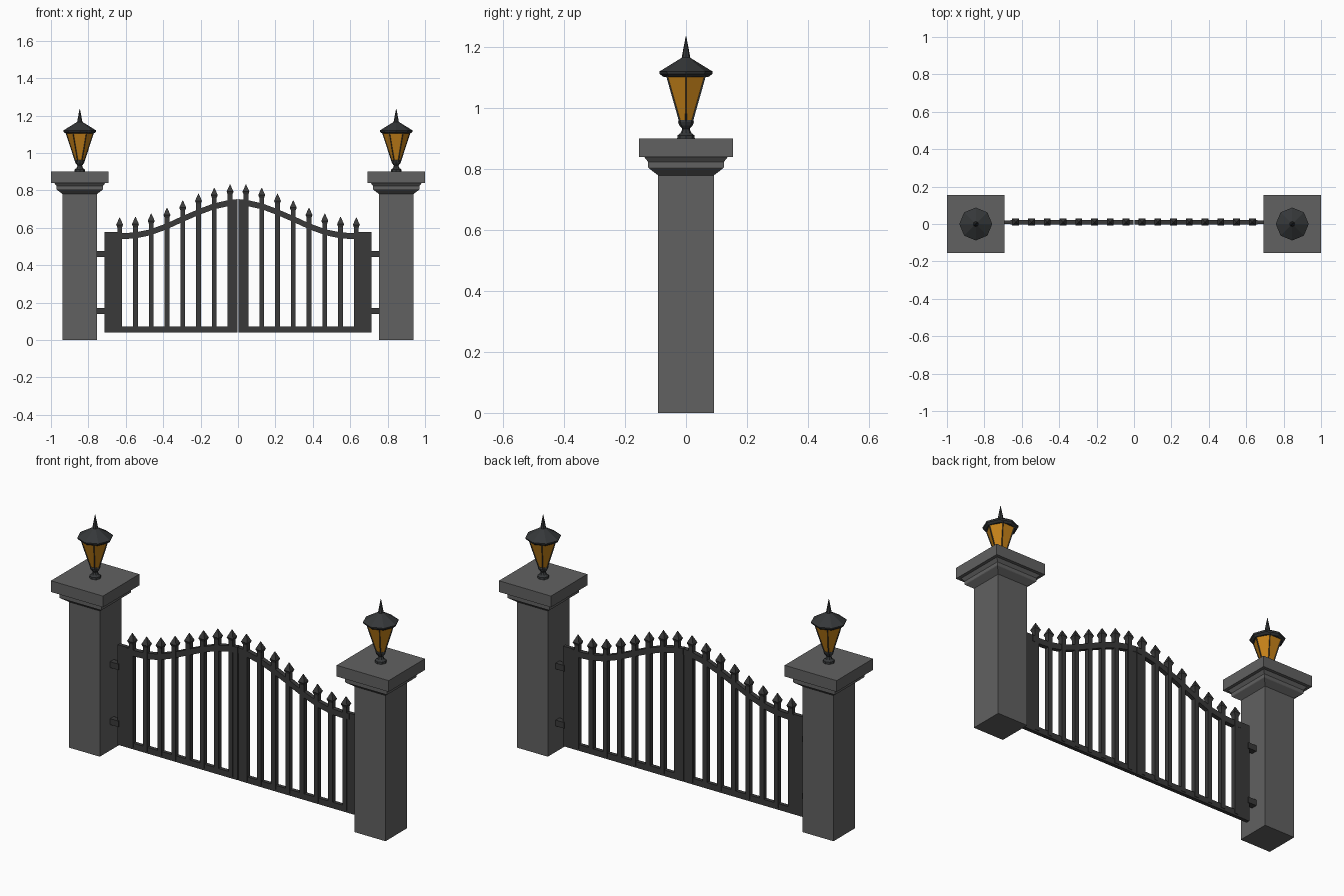
import bpy, bmesh, math
from mathutils import Vector

if "Cube" in bpy.data.objects:
    bpy.data.objects.remove(bpy.data.objects["Cube"])


def material(name, rgb):
    m = bpy.data.materials.new(name)
    m.diffuse_color = (*rgb, 1)
    m.use_nodes = True
    m.node_tree.nodes["Principled BSDF"].inputs["Base Color"].default_value = m.diffuse_color
    return m


STONE = material("grey_stone", (0.12, 0.12, 0.12))
IRON = material("dark_iron", (0.042, 0.042, 0.042))
METAL = material("lamp_metal", (0.036, 0.039, 0.041))
GLASS = material("amber_glass", (0.58, 0.23, 0.01))


def finish(bm, name, *mats):
    bmesh.ops.recalc_face_normals(bm, faces=bm.faces)
    me = bpy.data.meshes.new(name)
    bm.to_mesh(me)
    bm.free()
    ob = bpy.data.objects.new(name, me)
    bpy.context.collection.objects.link(ob)
    for m in mats:
        me.materials.append(m)
    return ob


def add_lathe(bm, profile, sides, cx, cy, turn=0.0):
    """Stack of n-sided rings from (radius, z) pairs; returns the side faces."""
    rings = []
    for r, z in profile:
        rings.append([bm.verts.new((cx + r * math.cos(turn + 2 * math.pi * k / sides),
                                    cy + r * math.sin(turn + 2 * math.pi * k / sides), z))
                      for k in range(sides)])
    faces = []
    for a, b in zip(rings, rings[1:]):
        for k in range(sides):
            j = (k + 1) % sides
            faces.append(bm.faces.new((a[k], a[j], b[j], b[k])))
    bm.faces.new(rings[0])
    bm.faces.new(rings[-1])
    return faces


def square(profile):
    return [(h * math.sqrt(2), z) for h, z in profile]


def add_box(bm, x0, x1, y0, y1, z0, z1):
    vs = bmesh.ops.create_cube(bm, size=1)["verts"]
    for v in vs:
        v.co = Vector((x0 if v.co.x < 0 else x1, y0 if v.co.y < 0 else y1, z0 if v.co.z < 0 else z1))


PX = 0.846      # pillar centre
GY = 0.010      # gate plane
CURVE = [(0.0, 0.737), (0.05, 0.732), (0.13, 0.714), (0.21, 0.684), (0.30, 0.645), (0.38, 0.608),
         (0.47, 0.575), (0.55, 0.559), (0.62, 0.555), (0.66, 0.558)]


def rail_z(x):
    for (xa, za), (xb, zb) in zip(CURVE, CURVE[1:]):
        if x <= xb:
            return za + (zb - za) * (x - xa) / (xb - xa)
    return CURVE[-1][1]


for side, s in (("left", -1), ("right", 1)):
    # stone pillar with stepped cap
    bm = bmesh.new()
    add_lathe(bm, square([(0.092, 0), (0.092, 0.78), (0.122, 0.803), (0.124, 0.806), (0.124, 0.823),
                          (0.137, 0.84), (0.154, 0.84), (0.154, 0.90)]),
              4, s * PX, 0, math.pi / 4)
    finish(bm, side + "_pillar", STONE)

    # lamp foot and stem
    bm = bmesh.new()
    add_lathe(bm, [(0.029, 0.90), (0.028, 0.911), (0.018, 0.918), (0.012, 0.932), (0.022, 0.944),
                   (0.026, 0.955), (0.024, 0.962)], 8, s * PX, 0)
    finish(bm, side + "_lamp_foot", METAL)

    # six-sided lantern: metal frame with inset amber panes
    bm = bmesh.new()
    panes = add_lathe(bm, [(0.026, 0.955), (0.076, 1.108)], 6, s * PX, 0)
    bmesh.ops.recalc_face_normals(bm, faces=bm.faces)
    bmesh.ops.inset_individual(bm, faces=panes, thickness=0.006, depth=-0.003)
    for f in panes:
        f.material_index = 1
    finish(bm, side + "_lantern", METAL, GLASS)

    # octagonal lamp roof with spike
    bm = bmesh.new()
    add_lathe(bm, [(0.074, 1.103), (0.086, 1.112), (0.088, 1.120), (0.020, 1.162), (0.014, 1.166),
                   (0.012, 1.178), (0.001, 1.236)], 8, s * PX, 0)
    finish(bm, side + "_lamp_roof", METAL)

    # gate frame: hinge stile, meeting stile, bottom rail
    bm = bmesh.new()
    for x0, x1, z1 in ((0.62, 0.714, 0.576), (0.002, 0.057, 0.743), (0.01, 0.70, 0.073)):
        lo, hi = sorted((s * x0, s * x1))
        add_box(bm, lo, hi, GY - 0.010, GY + 0.010, 0.04, z1)
    finish(bm, side + "_gate_frame", IRON)

    # curved top rail
    bm = bmesh.new()
    xs = [0.002 + 0.658 * i / 24 for i in range(25)]
    rings = [[bm.verts.new((s * x, GY + dy, rail_z(x) + dz))
              for dy, dz in ((-.012, -.016), (.012, -.016), (.012, .016), (-.012, .016))] for x in xs]
    for a, b in zip(rings, rings[1:]):
        for k in range(4):
            bm.faces.new((a[k], a[(k + 1) % 4], b[(k + 1) % 4], b[k]))
    bm.faces.new(rings[0])
    bm.faces.new(rings[-1])
    finish(bm, side + "_gate_top_rail", IRON)

    # pickets with spear tips
    bm = bmesh.new()
    for i in range(8):
        x = 0.0425 + 0.0843 * i
        z = rail_z(x)
        add_lathe(bm, square([(0.0125, 0.05), (0.0125, z + 0.045), (0.0185, z + 0.060), (0.001, z + 0.099)]),
                  4, s * x, GY, math.pi / 4)
    finish(bm, side + "_pickets", IRON)

    # hinges between pillar and gate
    bm = bmesh.new()
    for z in (0.155, 0.46):
        lo, hi = sorted((s * 0.705, s * 0.76))
        add_box(bm, lo, hi, GY - 0.016, GY + 0.016, z - 0.016, z + 0.016)
    finish(bm, side + "_hinges", IRON)
